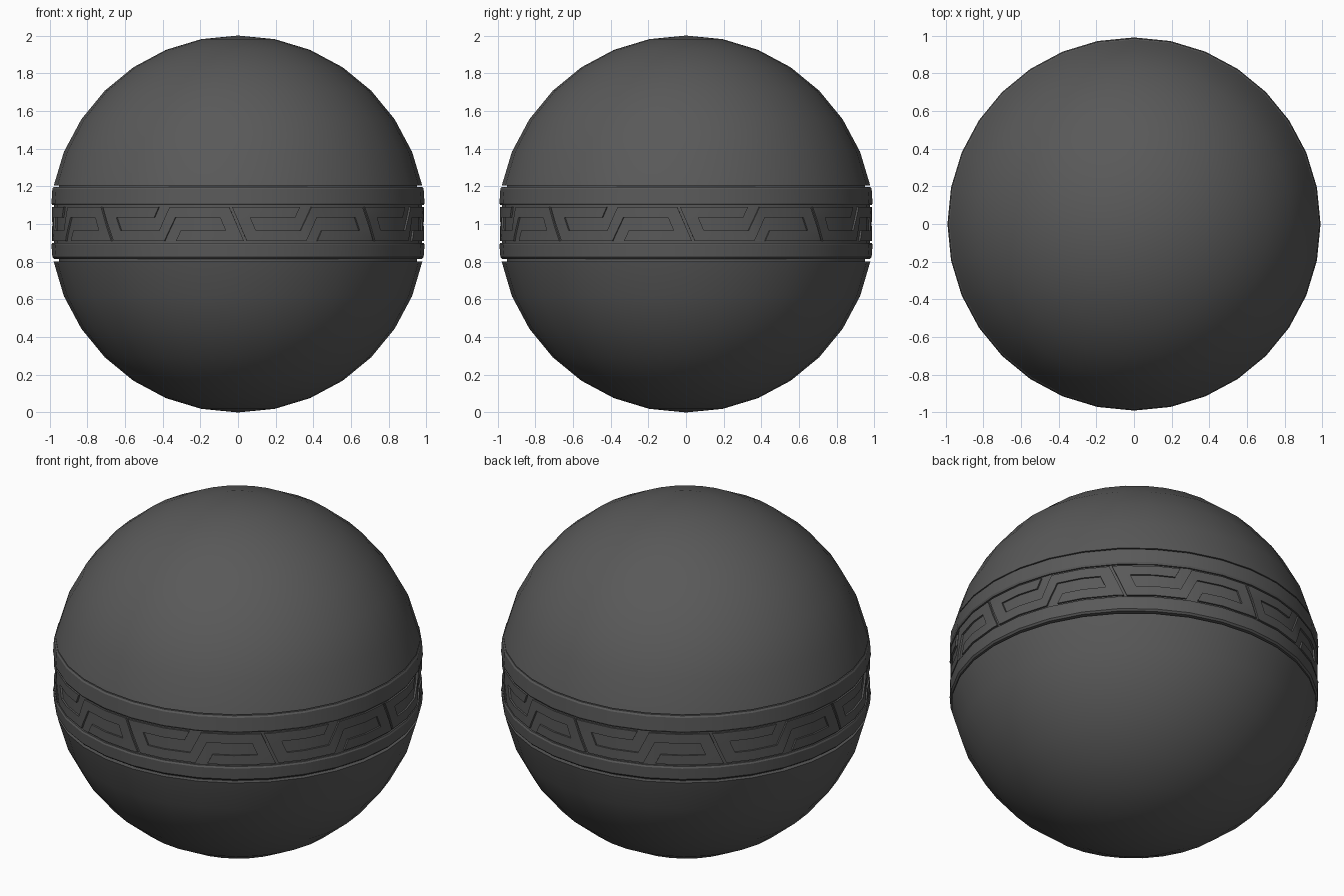
import bpy, bmesh
from math import sin, cos, pi, radians
from mathutils import Vector

SEG = 32
STEP = 2 * pi / SEG
MID = 1.0

cube = bpy.data.objects.get("Cube")
if cube:
    bpy.data.objects.remove(cube, do_unlink=True)

grey = bpy.data.materials.new("dark grey")
grey.use_nodes = True
GREY = (0.1, 0.1, 0.1, 1)
grey.diffuse_color = GREY
grey.node_tree.nodes["Principled BSDF"].inputs["Base Color"].default_value = GREY


def finish(name, bm):
    bmesh.ops.recalc_face_normals(bm, faces=bm.faces)
    mesh = bpy.data.meshes.new(name)
    bm.to_mesh(mesh)
    bm.free()
    obj = bpy.data.objects.new(name, mesh)
    bpy.context.collection.objects.link(obj)
    mesh.materials.append(grey)
    bpy.ops.object.select_all(action='DESELECT')
    obj.select_set(True)
    bpy.context.view_layer.objects.active = obj
    bpy.ops.object.shade_smooth_by_angle(angle=radians(30))
    return obj


def lathe(name, profile):
    """Turn (radius, height) points around the z axis."""
    bm = bmesh.new()
    verts = [bm.verts.new((r, 0, z)) for r, z in profile]
    edges = [bm.edges.new(pair) for pair in zip(verts, verts[1:])]
    bmesh.ops.spin(bm, geom=verts + edges, cent=(0, 0, 0), axis=(0, 0, 1),
                   angle=2 * pi, steps=SEG, use_duplicate=False)
    bmesh.ops.remove_doubles(bm, verts=bm.verts, dist=0.0005)
    return finish(name, bm)


# Two sphere caps, each with a flat rim turned inward
for name, side, rim in (("upper_shell", 1, 0.203), ("lower_shell", -1, 0.2)):
    arc = [(cos(i * STEP), MID + side * sin(i * STEP)) for i in range(2, 8)]
    lathe(name, [(0.94, MID + side * rim), (0.978, MID + side * rim)]
          + arc + [(0, MID + side)])

# Core seen at the bottom of the gaps
lathe("core", [(0.95, 0.78), (0.95, 1.22)])

# Belt with raised rims and a sunken middle
BASE = 0.976
lathe("belt", [(0.94, 0.815), (0.976, 0.815), (0.985, 0.825), (0.99, 0.89),
               (0.985, 0.9), (BASE, 0.9), (BASE, 1.1), (0.985, 1.1),
               (0.99, 1.11), (0.985, 1.187), (0.978, 1.197), (0.94, 1.197)])

# Half of one key motif: outer and inner edge of the ribbon, from its middle
OUTER = [(-0.03, 0), (0.015, 0.09), (0.345, 0.09), (0.425, -0.09), (0.05, -0.09)]
INNER = [(0.03, 0), (0.0475, 0.035), (0.295, 0.035), (0.326, -0.035), (0.078, -0.035)]

bm = bmesh.new()
for k in range(8):
    centre = (k + 0.5) * pi / 4
    for turn in (1, -1):
        def place(p):
            return bm.verts.new((centre + turn * p[0], 0, MID + turn * p[1]))
        outer = [place(p) for p in OUTER]
        inner = [place(p) for p in INNER]
        for i in range(len(outer) - 1):
            bm.faces.new((outer[i], outer[i + 1], inner[i + 1], inner[i]))
bmesh.ops.remove_doubles(bm, verts=bm.verts, dist=0.0005)

# Cut the flat ribbon at the belt's facet edges, thicken it and wrap it round
for i in range(-2, SEG + 3):
    bmesh.ops.bisect_plane(bm, geom=bm.verts[:] + bm.edges[:] + bm.faces[:],
                           plane_co=(i * STEP, 0, 0), plane_no=(1, 0, 0), dist=1e-5)
result = bmesh.ops.extrude_face_region(bm, geom=bm.faces[:], use_keep_orig=True)
top = [v for v in result["geom"] if isinstance(v, bmesh.types.BMVert)]
bmesh.ops.translate(bm, verts=top, vec=(0, 0.014, 0))
for v in bm.verts:
    angle = v.co.x
    facet = cos(STEP / 2) / cos(angle % STEP - STEP / 2)
    r = (BASE - 0.004 + v.co.y) * facet
    v.co = Vector((r * sin(angle), -r * cos(angle), v.co.z))
finish("key_pattern", bm)
